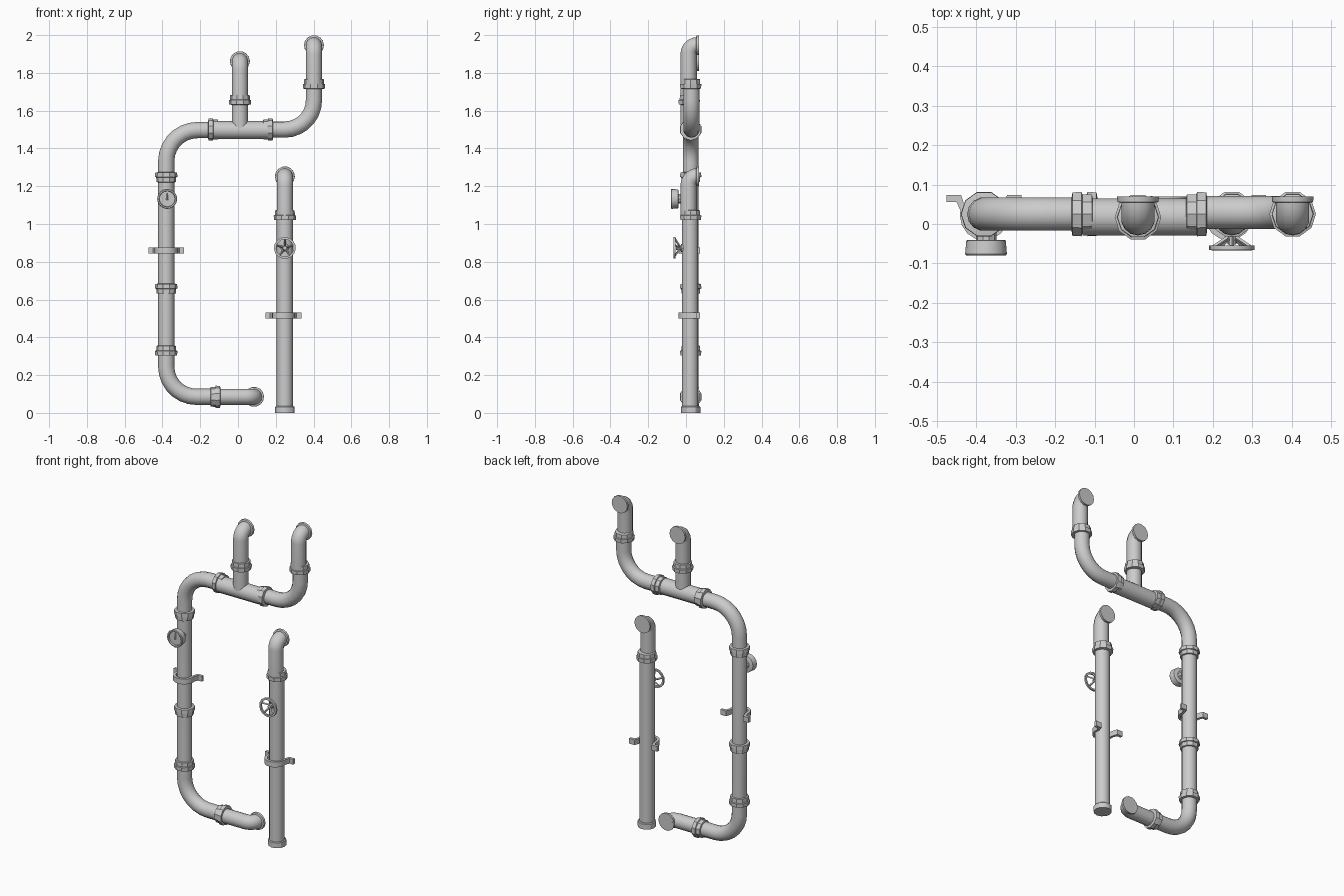
import bpy, bmesh
from math import sin, cos, pi, radians
from mathutils import Vector as V

if "Cube" in bpy.data.objects:
    bpy.data.objects.remove(bpy.data.objects["Cube"])

R = 0.043      # pipe radius
Y = 0.025      # main pipe axis depth
YS = 0.014     # depth of the wall stubs
AX = {'X': V((1, 0, 0)), 'Y': V((0, 1, 0)), 'Z': V((0, 0, 1))}


def finish(name, bm, angle=40):
    bmesh.ops.recalc_face_normals(bm, faces=bm.faces[:])
    me = bpy.data.meshes.new(name)
    bm.to_mesh(me)
    bm.free()
    ob = bpy.data.objects.new(name, me)
    bpy.context.collection.objects.link(ob)
    bpy.ops.object.select_all(action='DESELECT')
    ob.select_set(True)
    bpy.context.view_layer.objects.active = ob
    bpy.ops.object.shade_smooth_by_angle(angle=radians(angle))
    return ob


def bridge(bm, a, b):
    n = len(a)
    for i in range(n):
        bm.faces.new((a[i], a[(i + 1) % n], b[(i + 1) % n], b[i]))


def tube(name, path, normal, r=R, sides=14):
    """Sweep a circle along a planar path with capped ends."""
    bm = bmesh.new()
    pts, normal, rings = [V(p) for p in path], V(normal), []
    for i, p in enumerate(pts):
        a = (p - pts[i - 1]).normalized() if i else V()
        b = (pts[i + 1] - p).normalized() if i < len(pts) - 1 else V()
        side = (a + b).normalized().cross(normal)
        rings.append([bm.verts.new(p + r * (side * cos(2 * pi * k / sides) + normal * sin(2 * pi * k / sides)))
                      for k in range(sides)])
    for a, b in zip(rings, rings[1:]):
        bridge(bm, a, b)
    bm.faces.new(rings[0])
    bm.faces.new(rings[-1])
    return finish(name, bm)


def lathe(name, centre, axis, profile, sides=10, angle=30):
    """Turn (offset along axis, radius) points around an axis."""
    bm = bmesh.new()
    c, d = V(centre), AX[axis]
    u = AX['Z'] if axis == 'X' else AX['X']
    w = d.cross(u)
    rings = [[bm.verts.new(c + d * h + r * (u * cos(2 * pi * k / sides) + w * sin(2 * pi * k / sides)))
              for k in range(sides)] for h, r in profile]
    for a, b in zip(rings, rings[1:]):
        bridge(bm, a, b)
    bm.faces.new(rings[0])
    bm.faces.new(rings[-1])
    return finish(name, bm, angle)


def arc(corner, din, dout, r, n=7):
    """Rounded corner points between two axis directions."""
    c, a, b = V(corner), V(din), V(dout)
    o = c - a * r + b * r
    return [o - b * r * cos(t) + a * r * sin(t) for t in (pi / 2 * i / n for i in range(n + 1))]


def coupling(name, centre, axis, flip=1):
    # wide collar followed by a narrower sleeve
    p = [(-.027, .046), (-.025, .058), (-.002, .059), (0, .053), (.024, .052), (.026, .046)]
    lathe(name, centre, axis, [(h * flip, r) for h, r in p])


def wall_stub(name, start, corner, din):
    # short elbow turning back into the wall, closed by a flange
    normal = V(din).cross(V((0, 1, 0)))
    tube(name + "_elbow", [V(start)] + arc(corner, din, (0, 1, 0), 0.046), normal)
    lathe(name + "_wall_flange", (corner[0], 0.062, corner[2]), 'Y',
          [(-.008, .047), (-.006, .052), (.008, .053)], 14)


UP, DN, RT, LF = (0, 0, 1), (0, 0, -1), (1, 0, 0), (-1, 0, 0)

# left loop: bottom run, riser and top run
tube("left_pipe", [V((-.12, Y, .085))] + arc((-.38, Y, .085), LF, UP, .16)
     + arc((-.38, Y, 1.497), UP, RT, .165) + [V((-.13, Y, 1.497))], (0, 1, 0))
wall_stub("bottom", (-.13, YS + .006, .085), (.085, YS + .006, .085), RT)
for i, (z, f) in enumerate([(.33, 1), (.657, -1), (1.247, -1)]):
    coupling(f"left_coupling_{i + 1}", (-.38, Y, z), 'Z', f)
coupling("bottom_coupling", (-.12, Y, .085), 'X', -1)

# tee with its upright branch
tube("tee_run", [(-.13, .018, 1.497), (.16, .018, 1.497)], (0, 1, 0), .048)
wall_stub("tee_branch", (.01, YS, 1.5), (.01, YS, 1.862), UP)
coupling("tee_left_coupling", (-.131, Y, 1.5), 'X')
coupling("tee_right_coupling", (.158, Y, 1.5), 'X', -1)
coupling("tee_branch_coupling", (.01, .017, 1.658), 'Z')

# upper right elbow
tube("upper_right_elbow", [V((.15, .029, 1.5))] + arc((.402, .029, 1.5), RT, UP, .155)
     + [V((.402, .029, 1.75))], (0, 1, 0))
wall_stub("upper_right", (.402, YS, 1.73), (.402, YS, 1.946), UP)
coupling("upper_right_coupling", (.402, Y, 1.742), 'Z')

# separate right standpipe
tube("right_pipe", [(.248, .022, .01), (.248, .022, 1.05)], (0, 1, 0))
wall_stub("right", (.248, YS, 1.03), (.248, YS, 1.252), UP)
coupling("right_coupling", (.248, Y, 1.047), 'Z')
lathe("right_pipe_foot", (.248, Y, 0), 'Z', [(0, .051), (.032, .051), (.036, .046)], 12)


def clamp(name, x, z):
    # strap around the front of the pipe with an ear on each side
    outer = [(.095, .056), (.07, .056), (.06, .035)]
    inner = [(.095, .073), (.058, .073), (.047, .04)]
    half = [pi / 8 * i for i in range(5)]
    outer += [(.061 * cos(t), .02 - .061 * sin(t)) for t in half]
    inner += [(.045 * cos(t), .02 - .045 * sin(t)) for t in half]
    mir = lambda s: s + [(-a, b) for a, b in reversed(s[:-1])]
    bm = bmesh.new()
    loops = [[[bm.verts.new((x + a, b, z + dz)) for a, b in mir(s)] for dz in (-.016, .016)]
             for s in (outer, inner)]
    (ol, oh), (il, ih) = loops
    for i in range(len(ol) - 1):
        for a, b in ((ol, oh), (oh, ih), (ih, il), (il, ol)):
            bm.faces.new((a[i], a[i + 1], b[i + 1], b[i]))
    for i in (0, -1):
        bm.faces.new((ol[i], oh[i], ih[i], il[i]))
    finish(name, bm, 30)


clamp("left_clamp", -.38, .859)
clamp("right_clamp", .24, .516)

# pressure gauge: stem, recessed case and needle
lathe("gauge_stem", (-.375, 0, 1.133), 'Y', [(0, .026), (-.042, .026)], 10)
lathe("gauge_case", (-.375, 0, 1.133), 'Y',
      [(-.04, .046), (-.042, .050), (-.076, .053), (-.08, .050), (-.08, .043), (-.07, .041)], 16)
bm = bmesh.new()
bmesh.ops.create_cone(bm, segments=4, radius1=.006, radius2=.002, depth=.036, cap_ends=True)
bmesh.ops.translate(bm, verts=bm.verts, vec=(-.375, -.071, 1.146))
finish("gauge_needle", bm)

# valve hand wheel: stem, rim and slanted spokes
C = V((.248, 0, .873))
lathe("valve_stem", C, 'Y', [(0, .024), (-.024, .022), (-.03, .013), (-.052, .011)], 8)
bm = bmesh.new()
sect = [(.058, -.055), (.058, -.066), (.046, -.067), (.046, -.056)]
n = 15
rings = [[bm.verts.new(C + V((r * sin(2 * pi * k / n), y, r * cos(2 * pi * k / n)))) for r, y in sect]
         for k in range(n)]
for k in range(n):
    bridge(bm, rings[k], rings[(k + 1) % n])
finish("valve_wheel_rim", bm, 40)
for k in range(5):
    d = V((sin(2 * pi * k / 5), 0, cos(2 * pi * k / 5)))
    tube(f"valve_spoke_{k + 1}", [C + d * .008 + V((0, -.033, 0)), C + d * .051 + V((0, -.06, 0))],
         d.cross(V((0, 1, 0))), .0055, 4)
